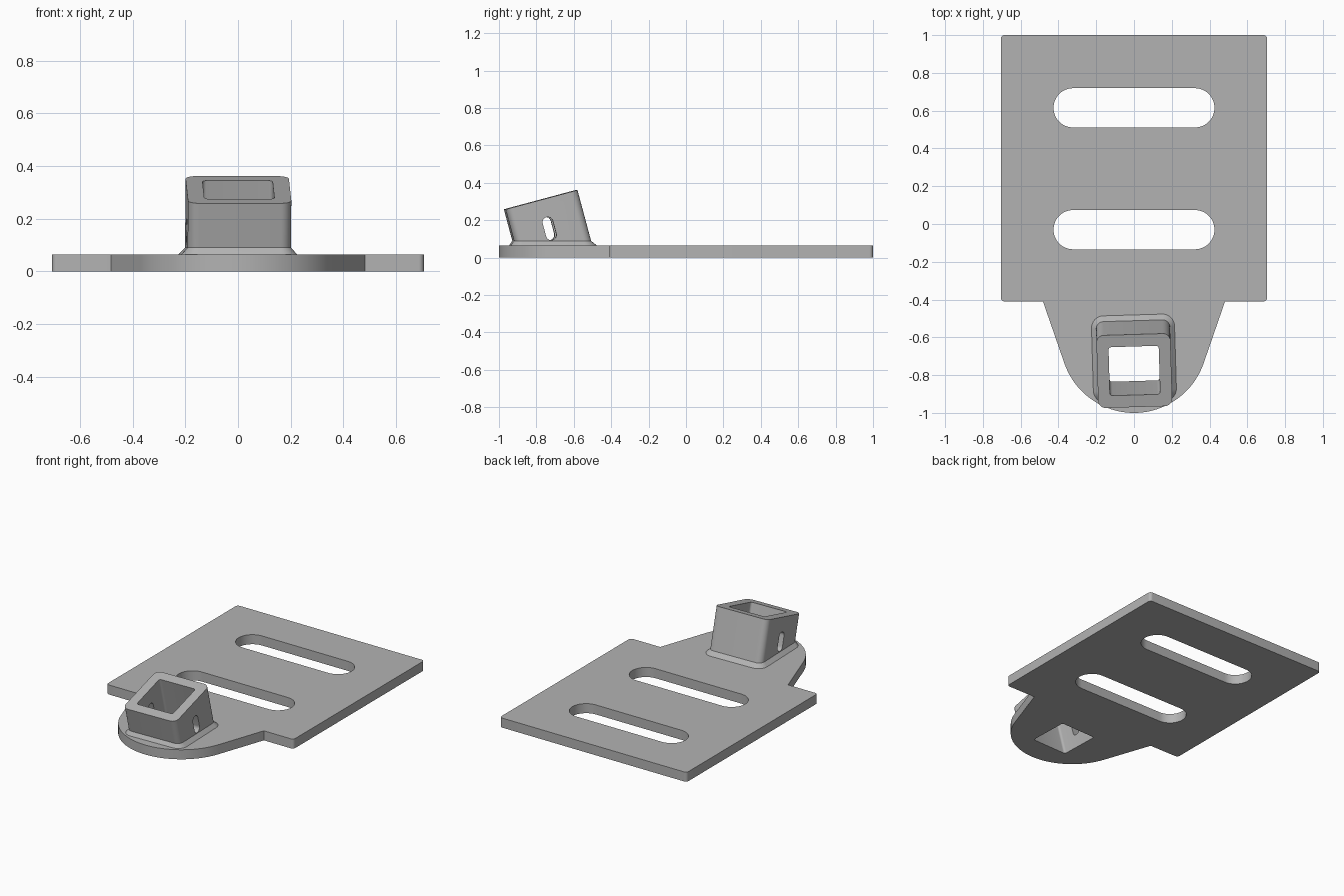
import bpy, bmesh, math
from mathutils import Vector, Matrix

if "Cube" in bpy.data.objects:
    bpy.data.objects.remove(bpy.data.objects["Cube"])

grey = bpy.data.materials.new("plain_grey")
grey.diffuse_color = (0.45, 0.45, 0.45, 1)
grey.use_nodes = True
grey.node_tree.nodes["Principled BSDF"].inputs["Base Color"].default_value = grey.diffuse_color

THICK = 0.065
TILT = math.radians(15)
TOP = Vector((0, -0.777, 0.31))                       # centre of the socket mouth
U = Vector((1, 0, 0))
V = Vector((0, math.cos(TILT), math.sin(TILT)))
A = Vector((0, -math.sin(TILT), math.cos(TILT)))      # socket axis
PIVOT = Matrix.Translation((0, -0.72, 0))
YAW = PIVOT @ Matrix.Rotation(math.radians(1.7), 4, 'Z') @ PIVOT.inverted()


def arc(cx, cy, r, a0, a1, n=8):
    angles = [math.radians(a0 + (a1 - a0) * i / n) for i in range(n + 1)]
    return [(cx + r * math.cos(a), cy + r * math.sin(a)) for a in angles]


def rounded_rect(cx, cy, hx, hy, r, n=8):
    pts = []
    for i, (sx, sy) in enumerate(((1, 1), (-1, 1), (-1, -1), (1, -1))):
        pts += arc(cx + sx * (hx - r), cy + sy * (hy - r), r, 90 * i, 90 * i + 90, n)
    return pts


def loft(name, rings):
    """Closed solid through rings that share one point count."""
    bm = bmesh.new()
    loops = [[bm.verts.new(p) for p in ring] for ring in rings]
    n = len(loops[0])
    for a, b in zip(loops, loops[1:]):
        for i in range(n):
            j = (i + 1) % n
            bm.faces.new((a[i], a[j], b[j], b[i]))
    bm.faces.new(loops[0][::-1])
    bm.faces.new(loops[-1])
    bmesh.ops.remove_doubles(bm, verts=bm.verts, dist=1e-5)
    bmesh.ops.recalc_face_normals(bm, faces=bm.faces)
    me = bpy.data.meshes.new(name)
    bm.to_mesh(me)
    bm.free()
    me.materials.append(grey)
    ob = bpy.data.objects.new(name, me)
    bpy.context.collection.objects.link(ob)
    return ob


def flat(pts, z):
    return [Vector((x, y, z)) for x, y in pts]


def along(pts, t):
    """Section square to the socket axis, at distance t from the mouth."""
    return [YAW @ (TOP + U * u + V * v + A * t) for u, v in pts]


def level(pts, z):
    """Section of the tilted prism cut by a horizontal plane."""
    out = []
    for u, v in pts:
        p = TOP + U * u + V * v
        out.append(YAW @ (p + A * ((z - p.z) / A.z)))
    return out


def combine(body, tool, operation):
    mod = body.modifiers.new(operation.lower(), 'BOOLEAN')
    mod.operation = operation
    mod.solver = 'EXACT'
    mod.object = tool
    bpy.context.view_layer.objects.active = body
    bpy.ops.object.modifier_apply(modifier=mod.name)
    bpy.data.objects.remove(tool)


# plate with tapered round tongue
outline = (arc(0.685, 0.98, 0.02, 0, 90) + arc(-0.685, 0.98, 0.02, 90, 180)
           + arc(-0.685, -0.39, 0.02, 180, 270) + [(-0.482, -0.41)]
           + arc(0, -0.61, 0.39, 199.4, 340.6, 40) + [(0.482, -0.41)]
           + arc(0.685, -0.39, 0.02, 270, 360))
plate = loft("mounting_plate", [flat(outline, 0), flat(outline, THICK)])

# tilted square socket with sloped foot
wall = rounded_rect(0, 0, 0.196, 0.199, 0.04)
foot = rounded_rect(0, 0, 0.220, 0.222, 0.063)
socket = loft("socket", [level(foot, 0.03), level(foot, THICK),
                         level(wall, 0.09), along(wall, 0)])
combine(plate, socket, 'UNION')

# two long slots
for y in (0.615, -0.03):
    slot = rounded_rect(0, y, 0.426, 0.104, 0.104, 12)
    combine(plate, loft("slot_cutter", [flat(slot, -0.1), flat(slot, 0.15)]), 'DIFFERENCE')

# square bore right through socket and plate
bore = rounded_rect(0, 0, 0.133, 0.133, 0.015, 5)
combine(plate, loft("bore_cutter", [level(bore, -0.05), along(bore, 0.1)]), 'DIFFERENCE')

# small slot through both side walls
pin = rounded_rect(0, -0.16, 0.028, 0.063, 0.028)
rings = [[YAW @ (TOP + U * u + V * v + A * t) for v, t in pin] for u in (-0.3, 0.3)]
combine(plate, loft("pin_slot_cutter", rings), 'DIFFERENCE')

# smooth the rounded walls, keep the edges crisp
bpy.ops.object.select_all(action='DESELECT')
plate.select_set(True)
bpy.context.view_layer.objects.active = plate
bpy.ops.object.shade_smooth_by_angle(angle=math.radians(25))
